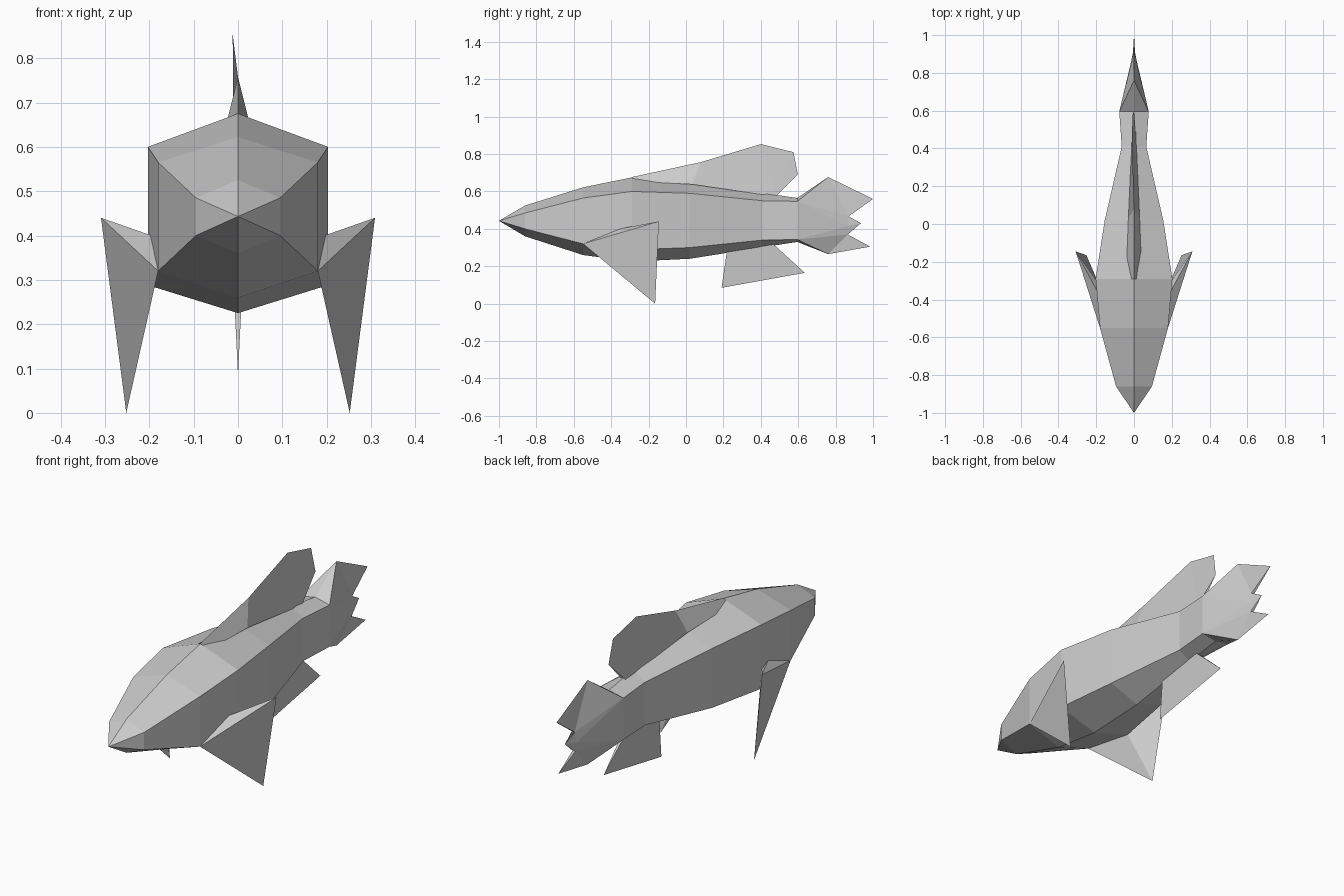
import bpy, bmesh

if "Cube" in bpy.data.objects:
    bpy.data.objects.remove(bpy.data.objects["Cube"])


def build(name, verts, faces, mirror=False):
    """Flat-shaded mesh; optionally mirrored and welded across x = 0."""
    bm = bmesh.new()
    for s in ((1, -1) if mirror else (1,)):
        vs = [bm.verts.new((s * x, y, z)) for x, y, z in verts]
        for f in faces:
            bm.faces.new([vs[i] for i in (f if s > 0 else f[::-1])])
    if mirror:
        bmesh.ops.remove_doubles(bm, verts=bm.verts, dist=0.0005)
        rim = [e for e in bm.edges if e.is_boundary]
        if rim:
            bmesh.ops.holes_fill(bm, edges=rim, sides=0)
    bmesh.ops.recalc_face_normals(bm, faces=bm.faces)
    me = bpy.data.meshes.new(name)
    bm.to_mesh(me)
    bm.free()
    ob = bpy.data.objects.new(name, me)
    bpy.context.collection.objects.link(ob)
    return ob


# Body: hexagonal stations (y, half width, top, upper side, lower side, bottom)
stations = [
    (-0.86, 0.095, 0.525, 0.485, 0.40, 0.36),
    (-0.55, 0.18, 0.622, 0.565, 0.32, 0.26),
    (-0.29, 0.203, 0.675, 0.60, 0.288, 0.225),
    (0.02, 0.155, 0.642, 0.59, 0.30, 0.24),
    (0.41, 0.065, 0.592, 0.55, 0.34, 0.302),
    (0.595, 0.078, 0.565, 0.547, 0.343, 0.33),
]
verts = [(0, -1, 0.443)]
for y, w, top, up, low, bot in stations:
    verts += [(0, y, top), (w, y, up), (w, y, low), (0, y, bot)]
faces = [(0, i, i + 1) for i in (1, 2, 3)]
for s in range(len(stations) - 1):
    for k in range(3):
        a = 1 + 4 * s + k
        faces.append((a, a + 4, a + 5, a + 1))

# Tail: side planes of the body pinch together into a forked blade
C, U, L, B = range(len(verts) - 4, len(verts))
n = len(verts)
P, T1, N1, MT, N2, T2, Q, M = range(n, n + 8)
verts += [(0, 0.76, 0.677), (0, 1.0, 0.56), (0.008, 0.87, 0.467), (0, 0.935, 0.43),
          (0.008, 0.865, 0.37), (0, 0.985, 0.305), (0, 0.76, 0.265), (0.014, 0.865, 0.415)]
faces += [(C, P, U), (U, P, N1), (P, T1, N1), (U, N1, M), (U, M, L), (N1, MT, M),
          (M, MT, N2), (L, M, N2), (L, N2, Q), (N2, T2, Q), (L, Q, B)]
build("body_and_tail", verts, faces, True)


# Thin fins on the centre line: (y, z, x offset) ridge over (y, z, half width) base
def centre_fin(name, ridge, base):
    vs = [(x, y, z) for y, z, x in ridge]
    r, b = len(ridge), len(base)
    for s in (1, -1):
        vs += [(s * w, y, z) for y, z, w in base]
    fs = []
    for o in (r, r + b):
        for i in range(r - 1):
            j, k = min(i, b - 1), min(i + 1, b - 1)
            fs.append((i, i + 1, o + k, o + j) if j != k else (i, i + 1, o + j))
    for i in range(b - 1):
        fs.append((r + i, r + i + 1, r + b + i + 1, r + b + i))
    fs += [(0, r, r + b), (r - 1, r + b - 1, r + 2 * b - 1)]
    return build(name, vs, fs)


centre_fin("dorsal_fin",
           [(-0.29, 0.677, 0), (0.08, 0.757, 0), (0.40, 0.853, -0.012),
            (0.575, 0.81, -0.008), (0.598, 0.69, 0), (0.48, 0.59, 0)],
           [(-0.29, 0.655, 0.042), (0.03, 0.638, 0.03), (0.48, 0.573, 0.01)])
centre_fin("belly_fin",
           [(0.19, 0.085, 0), (0.635, 0.165, 0)],
           [(0.22, 0.29, 0.01), (0.46, 0.325, 0.01)])

# Side fins: swept wedges reaching the ground
for side, s in (("right", 1), ("left", -1)):
    pts = [(0.18, -0.55, 0.32), (0.195, -0.355, 0.40), (0.309, -0.145, 0.44),
           (0.252, -0.165, 0.0), (0.185, -0.32, 0.37)]
    build(side + "_side_fin", [(s * x, y, z) for x, y, z in pts],
          [(0, 1, 2), (0, 2, 3), (2, 4, 3), (0, 3, 4), (1, 4, 2), (0, 4, 1)])
